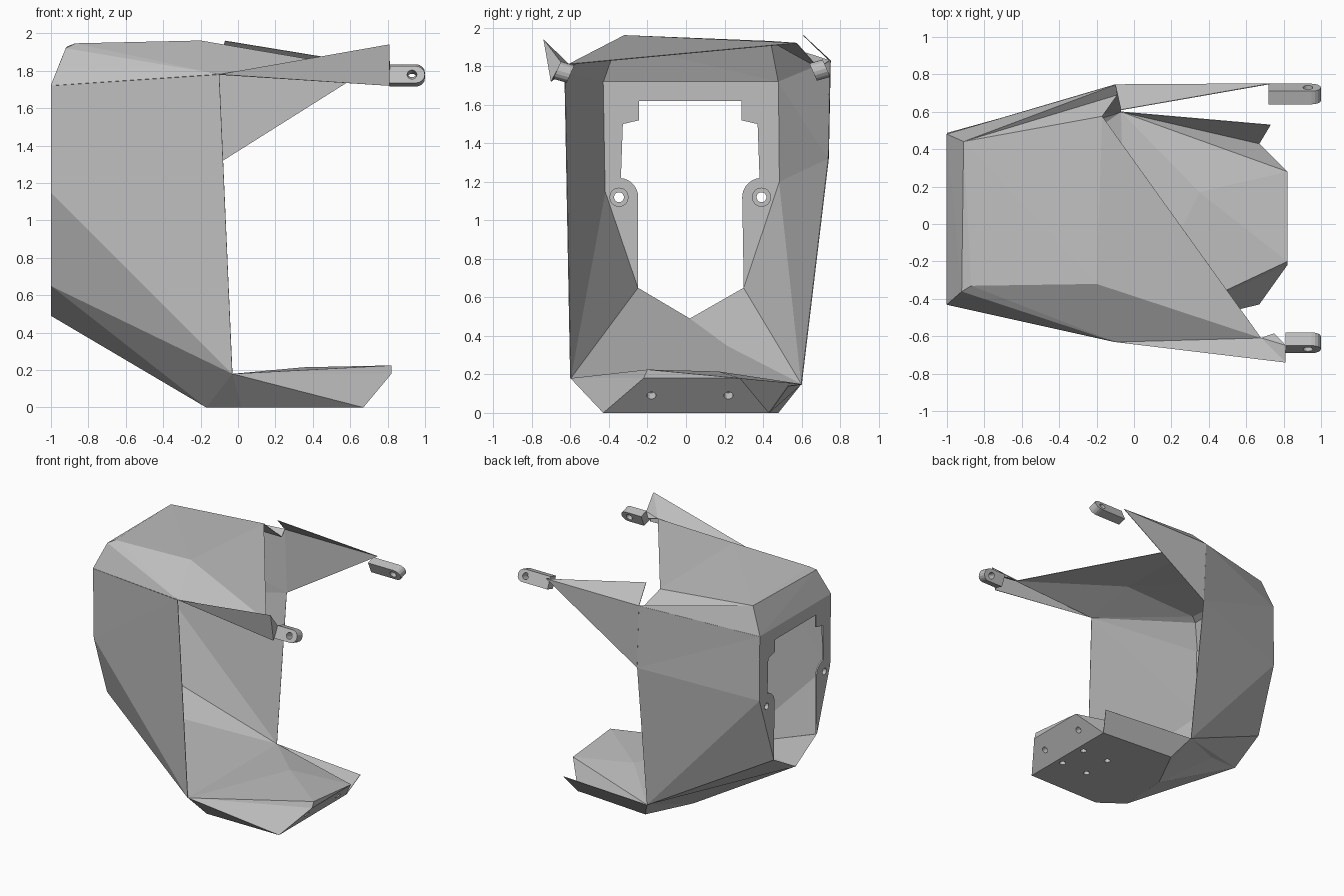
import bpy, bmesh, math
from mathutils import Vector

if "Cube" in bpy.data.objects:
    bpy.data.objects.remove(bpy.data.objects["Cube"])

grey = bpy.data.materials.new("matte_grey")
grey.use_nodes = True
COLOUR = (0.52, 0.52, 0.52, 1)
grey.diffuse_color = COLOUR
grey.node_tree.nodes["Principled BSDF"].inputs["Base Color"].default_value = COLOUR

# Shared corner points of the folded shell
P = dict(
    A=(-.10, -.63, 1.78), B=(-.03, -.60, .18), Bl=(-.07, .60, .15),
    C=(-.08, .74, 1.32), D=(-.10, .745, 1.83), E=(-.07, .61, 1.96),
    R=(.73, .75, 1.83), G=(-.09, .69, 1.79), T=(-.17, .575, 1.92),
    Q=(.68, -.61, 1.81), S=(.81, -.74, 1.94), U=(.81, -.70, 1.72),
    X=(.75, -.585, 1.80), Y=(.81, -.65, 1.82),
    L=(-1, -.43, 1.72), Lm=(-1, -.42, 1.15), Ll=(-1, .48, 1.72), Lml=(-1, .485, 1.20),
    Kb=(-.92, -.36, 1.92), K=(-.87, -.33, 1.945), Kl=(-.91, .44, 1.93), M=(-.20, -.32, 1.96),
    V=(-1, -.25, .65), W=(-1, .02, .49), Vl=(-1, .30, .65),
    a=(.67, -.43, 0), b=(.67, .43, 0), c=(.03, .48, 0),
    d=(-.15, .12, 0), e=(-.17, -.29, 0), f=(.02, -.43, 0),
    p=(.82, -.22, .18), q=(.82, .28, .18), r=(.82, -.20, .225),
    m=(.35, .17, .215), t=(.73, .53, .14))


def add_object(name, bm, thickness=0):
    """Finish a bmesh as a flat shaded object, optionally as thin sheet."""
    bmesh.ops.recalc_face_normals(bm, faces=bm.faces)
    mesh = bpy.data.meshes.new(name)
    bm.to_mesh(mesh)
    bm.free()
    mesh.materials.append(grey)
    obj = bpy.data.objects.new(name, mesh)
    bpy.context.collection.objects.link(obj)
    if thickness:
        mod = obj.modifiers.new("sheet", "SOLIDIFY")
        mod.thickness = thickness
        mod.offset = 0
    return obj


def folded(name, faces, thickness=0.004):
    """Build a folded sheet from words naming corner points."""
    bm = bmesh.new()
    verts = {}
    for face in faces.split(","):
        keys = face.split()
        for k in keys:
            if k not in verts:
                verts[k] = bm.verts.new(P[k])
        bm.faces.new([verts[k] for k in keys])
    bmesh.ops.triangulate(bm, faces=[g for g in bm.faces if len(g.verts) > 3])
    return add_object(name, bm, thickness)


def extruded(name, points, depth):
    """Extrude a closed 3D outline along a vector."""
    bm = bmesh.new()
    face = bm.faces.new([bm.verts.new(v) for v in points])
    new = bmesh.ops.extrude_face_region(bm, geom=[face])["geom"]
    bmesh.ops.translate(bm, vec=depth, verts=[v for v in new if isinstance(v, bmesh.types.BMVert)])
    bmesh.ops.triangulate(bm, faces=[g for g in bm.faces if len(g.verts) > 4])
    return add_object(name, bm)


def circle(centre, u, v, radius, start=0, end=360, steps=16):
    """Points on an arc spanned by directions u and v."""
    u, v = Vector(u).normalized(), Vector(v).normalized()
    angles = [math.radians(start + (end - start) * i / steps) for i in range(steps + 1)]
    if end - start == 360:
        angles.pop()
    return [Vector(centre) + radius * (math.cos(g) * u + math.sin(g) * v) for g in angles]


def drill(obj, centre, axis, radius=.024, length=.1):
    """Bore a round hole centred on a point."""
    axis = Vector(axis).normalized()
    side = axis.orthogonal()
    ring = circle(Vector(centre) - axis * length / 2, side, axis.cross(side), radius)
    cutter = extruded("hole_cutter", ring, axis * length)
    cutter.hide_render = True
    mod = obj.modifiers.new("hole", "BOOLEAN")
    mod.operation = "DIFFERENCE"
    mod.object = cutter
    bpy.context.view_layer.objects.active = obj
    bpy.ops.object.modifier_apply(modifier=mod.name)
    bpy.data.objects.remove(cutter)


# Folded shell: side panels, roof with bevelled rear corner, and arms
folded("right_side_panel", "A B Lm,A Lm L,B V Lm")
folded("left_side_panel", "C Lml Bl,Bl Lml Vl,C D Ll,C Ll Lml")
folded("roof", "L A Kb,Kb A K,K A M,M A Q,M Q T,K M T Kl,Kb K Kl,L Kb Kl Ll,Ll Kl D,Kl G D,Kl T G")
folded("right_arm_panel", "A U S,A S Q,Q Y S,Q X Y,S Y U")
folded("left_arm_panel", "C R D,D R E")
folded("chin_flap", "Bl t b")

# Closed chin wedge with blind screw holes
chin = folded("chin", "V W e B,W d e,W Vl d,Vl Bl c d,B e f,B f a,B a p,a b q p,"
              "b Bl q,c Bl b,B r m Bl,r q m,q Bl m,p q r,B p r,V W B,W Bl B,W Vl Bl,"
              "a b c d e f", 0)
for y in (-.13, .12):
    for x in (.37, .61):
        drill(chin, (x, y, 0), (0, 0, 1))
for y in (-.18, .22):
    drill(chin, (.745, y, .09), (.18, 0, -.15))


# Back wall with a stepped opening and a rounded ear on each side
def wall_side(mid, sign):
    y = lambda offset: mid + sign * offset
    ear = circle((-1, y(.37), 1.12), (0, sign, 0), (0, 0, 1), .10, 95, 180, 8)
    inner = [(y(.265), 1.62), (y(.265), 1.52), (y(.35), 1.50), (y(.36), 1.22)]
    return [(-1, *v) for v in inner] + ear


EAR_MID = .022
right_edge = wall_side(EAR_MID, -1)
left_edge = wall_side(EAR_MID, 1)
outline = ([P[k] for k in ("V", "Lm", "L", "Ll", "Lml", "Vl")]
           + left_edge[::-1] + right_edge)
wall = extruded("back_wall", outline, Vector((.012, 0, 0)))

# Mounting bosses on the ears
for name, sign in (("right", -1), ("left", 1)):
    centre = Vector((-1, EAR_MID + sign * .37, 1.12))
    drill(wall, centre, (1, 0, 0), .026)
    boss = extruded(name + "_boss", circle(centre, (0, 1, 0), (0, 0, 1), .05), Vector((.03, 0, 0)))
    drill(boss, centre, (1, 0, 0), .026)

# Tilted clips with a rounded tip and a pin hole
for name, sign, y, x, z in (("right", -1, -.69, .81, 1.735), ("left", 1, .75, .72, 1.745)):
    up = Vector((0, -sign * .04, .09))
    inward = Vector((0, -sign * .07, -.02))
    base = Vector((0, y, z))
    tip = circle(base + up / 2 + Vector((.95, 0, 0)), (1, 0, 0), up, up.length / 2, -90, 90, 8)
    start = Vector((x, 0, 0))
    clip = extruded(name + "_clip", [base + up + start, base + start] + tip, inward)
    drill(clip, base + up / 2 + inward / 2 + Vector((.93, 0, 0)), inward, .026, .2)
